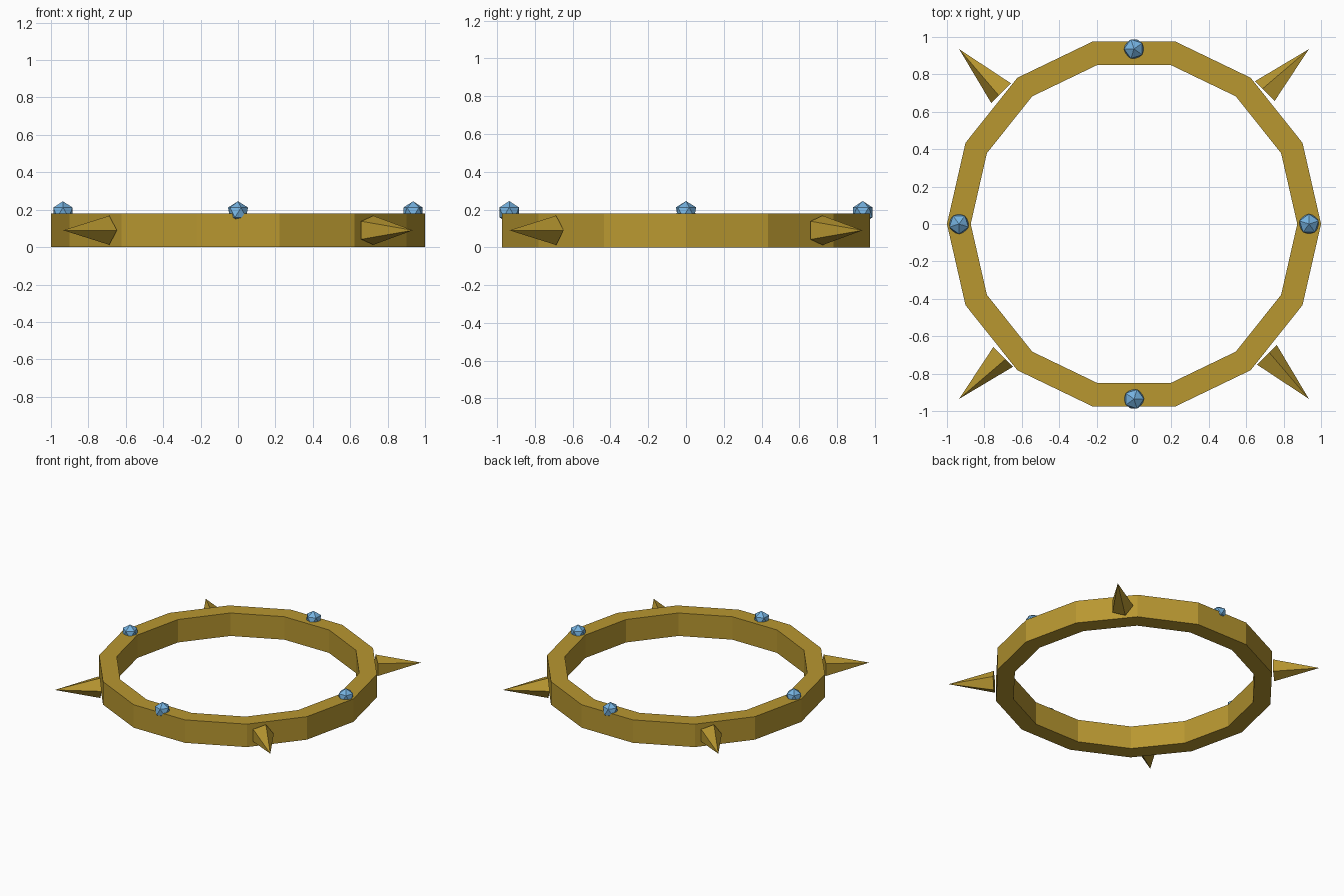
import bpy, bmesh
from math import sin, cos, pi, radians
from mathutils import Matrix, Vector

if "Cube" in bpy.data.objects:
    bpy.data.objects.remove(bpy.data.objects["Cube"])


def material(name, color):
    m = bpy.data.materials.new(name)
    m.diffuse_color = color
    m.use_nodes = True
    m.node_tree.nodes["Principled BSDF"].inputs["Base Color"].default_value = m.diffuse_color
    return m


gold = material("gold", (0.48, 0.31, 0.03, 1))
blue = material("blue", (0.18, 0.45, 0.75, 1))


def finish(name, bm, mat):
    bmesh.ops.recalc_face_normals(bm, faces=bm.faces[:])
    mesh = bpy.data.meshes.new(name)
    bm.to_mesh(mesh)
    bm.free()
    mesh.materials.append(mat)
    obj = bpy.data.objects.new(name, mesh)
    bpy.context.collection.objects.link(obj)
    return obj


# 14-sided band: rectangular profile swept round the z axis
SIDES, HEIGHT = 14, 0.18
profile = [(1.0, 0), (1.0, HEIGHT), (0.873, HEIGHT), (0.873, 0)]
bm = bmesh.new()
rows = []
for i in range(SIDES):
    a = 2 * pi * i / SIDES
    rows.append([bm.verts.new((r * cos(a), r * sin(a), z)) for r, z in profile])
for i in range(SIDES):
    p, q = rows[i], rows[(i + 1) % SIDES]
    for k in range(4):
        n = (k + 1) % 4
        bm.faces.new((p[k], q[k], q[n], p[n]))
finish("band", bm, gold)

# Five-sided spikes pointing outward on the diagonals
R = 0.082
for i in range(4):
    a = radians(45 + 90 * i)
    out = Vector((cos(a), sin(a), 0))
    side = Vector((-sin(a), cos(a), 0))
    mid = Vector((0, 0, HEIGHT / 2))
    bm = bmesh.new()
    tip = bm.verts.new(mid + out * 1.322)
    base = []
    for k in range(5):
        t = 2 * pi * k / 5
        base.append(bm.verts.new(mid + out * 0.998 + side * (R * cos(t)) + Vector((0, 0, R * sin(t)))))
    bm.faces.new(base)
    for k in range(5):
        bm.faces.new((base[k], base[(k + 1) % 5], tip))
    finish(f"spike_{i + 1}", bm, gold)

# Faceted gems sunk into the top of the band
for i in range(4):
    a = radians(90 * i)
    bm = bmesh.new()
    bmesh.ops.create_icosphere(
        bm, subdivisions=1, radius=0.06,
        matrix=Matrix.Translation((0.936 * cos(a), 0.936 * sin(a), 0.185)) @ Matrix.Rotation(a + pi / 2, 4, 'Z'))
    finish(f"gem_{i + 1}", bm, blue)
